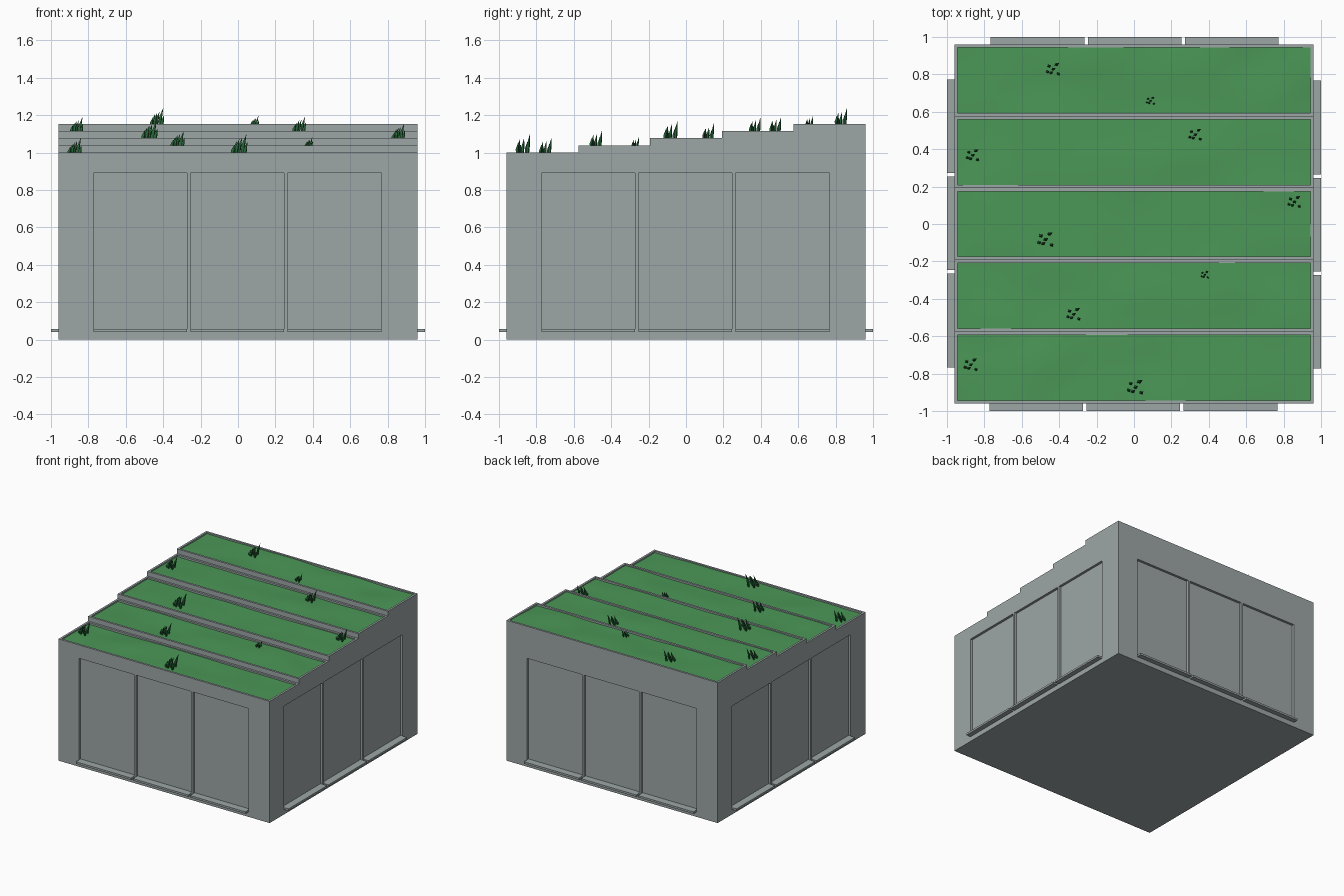
import bpy, bmesh, math
from mathutils import Vector, Matrix, noise

cube = bpy.data.objects.get("Cube")
if cube:
    bpy.data.objects.remove(cube, do_unlink=True)


def material(name, rgb):
    mat = bpy.data.materials.new(name)
    mat.use_nodes = True
    mat.diffuse_color = (*rgb, 1)
    mat.node_tree.nodes["Principled BSDF"].inputs["Base Color"].default_value = (*rgb, 1)
    return mat


STONE = material("grey stone", (0.34, 0.38, 0.38))
GRASS = material("grass green", (0.07, 0.31, 0.095))
BLADE = material("dark blade green", (0.02, 0.13, 0.04))


def make_object(name, bm, mat):
    bmesh.ops.recalc_face_normals(bm, faces=bm.faces)
    mesh = bpy.data.meshes.new(name)
    bm.to_mesh(mesh)
    bm.free()
    mesh.materials.append(mat)
    obj = bpy.data.objects.new(name, mesh)
    bpy.context.collection.objects.link(obj)
    return obj


def add_box(bm, low, high, turn=Matrix()):
    low, high = Vector(low), Vector(high)
    place = Matrix.Translation((low + high) / 2) @ Matrix.Diagonal((*(high - low), 1))
    bmesh.ops.create_cube(bm, size=1, matrix=turn @ place)


HALF = 0.96
STEP = 2 * HALF / 5
RIM = 0.017
RISE = 0.0383
RECESS = 0.02
PANELS = [(-0.773, -0.272), (-0.255, 0.247), (0.265, 0.767)]
SIDES = [Matrix.Rotation(math.pi / 2 * i, 4, "Z") for i in range(4)]


def terrace(i):
    """Front, back and height of a roof terrace."""
    front = -HALF + i * STEP
    return front, front + STEP, 1 + RISE * i


# Stepped block, extruded from its side profile
bm = bmesh.new()
profile = [(HALF, 0), (-HALF, 0)]
for i in range(5):
    front, back, top = terrace(i)
    profile += [(front, top), (back, top)]
face = bm.faces.new([bm.verts.new((-HALF, y, z)) for y, z in profile])
extruded = bmesh.ops.extrude_face_region(bm, geom=[face])
moved = [v for v in extruded["geom"] if isinstance(v, bmesh.types.BMVert)]
bmesh.ops.translate(bm, verts=moved, vec=(2 * HALF, 0, 0))
body = make_object("stepped_block", bm, STONE)

# Recesses for the wall panels and the planting beds
bm = bmesh.new()
for turn in SIDES:
    for a, b in PANELS:
        add_box(bm, (a, -HALF - 0.1, 0.04), (b, -HALF + RECESS, 0.89), turn)
for i in range(5):
    front, back, top = terrace(i)
    add_box(bm, (-HALF + RIM, front + RIM, top - 0.025),
            (HALF - RIM, back - RIM, top + 0.2))
cutter = make_object("recess_cutter", bm, STONE)
cutter.hide_render = True
cut = body.modifiers.new("recesses", "BOOLEAN")
cut.object = cutter
cut.operation = "DIFFERENCE"
cut.solver = "EXACT"
bpy.context.view_layer.objects.active = body
bpy.ops.object.modifier_apply(modifier=cut.name)
bpy.data.objects.remove(cutter, do_unlink=True)

# Projecting sills below every panel
bm = bmesh.new()
for turn in SIDES:
    for a, b in PANELS:
        add_box(bm, (a, -1, 0.04), (b, -HALF + RECESS, 0.056), turn)
make_object("sills", bm, STONE)


# Gently rolling lawns
def ground(x, y, top):
    return top - 0.011 + 0.009 * noise.noise(Vector((x * 3, y * 4, top * 20)))


for i in range(5):
    front, back, top = terrace(i)
    bm = bmesh.new()
    bmesh.ops.create_grid(bm, x_segments=40, y_segments=8, size=1)
    for v in bm.verts:
        v.co.x *= HALF - RIM
        v.co.y = (front + back) / 2 + v.co.y * (STEP / 2 - RIM)
        v.co.z = ground(v.co.x, v.co.y, top)
    lawn = make_object(f"lawn_{i + 1}", bm, GRASS)
    if lawn.data.polygons[0].normal.z < 0:
        lawn.data.flip_normals()
    lawn.data.shade_smooth()

# Blade offset x, y, and relative height within a tuft
BLADES = [(-0.028, 0.014, 0.65), (0.012, 0.022, 1), (-0.006, -0.004, 0.8),
          (0.024, -0.03, 0.6), (-0.018, -0.024, 0.75), (-0.036, -0.018, 0.5)]


def add_blade(bm, base, width, height):
    """A four-sided blade that leans over to a point."""
    rings = []
    for t, w in ((0, 0.7), (0.45, 1)):
        centre = base + Vector((0.2 * t * t, 0.1 * t * t, t)) * height
        rings.append([bm.verts.new(centre + Vector((dx * w, dy * w, 0)) * width)
                      for dx, dy in ((-0.5, -0.2), (0.3, -0.45), (0.5, 0.2), (-0.3, 0.45))])
    tip = bm.verts.new(base + Vector((0.2, 0.1, 1)) * height)
    bm.faces.new(rings[0])
    for k in range(4):
        n = (k + 1) % 4
        bm.faces.new((rings[0][k], rings[0][n], rings[1][n], rings[1][k]))
        bm.faces.new((rings[1][k], rings[1][n], tip))


# Tufts: x, y, size
TUFTS = [(-0.43, 0.83, 0.95), (0.09, 0.66, 0.6), (0.33, 0.48, 0.9), (-0.86, 0.37, 0.9),
         (0.86, 0.12, 0.9), (-0.47, -0.08, 1.1), (0.38, -0.27, 0.55),
         (-0.32, -0.48, 0.95), (-0.87, -0.75, 0.95), (0.01, -0.87, 1.1)]
for n, (x, y, size) in enumerate(TUFTS):
    top = terrace(int((y + HALF) / STEP))[2]
    bm = bmesh.new()
    for dx, dy, h in BLADES:
        bx, by = x + dx * size, y + dy * size
        base = Vector((bx, by, ground(bx, by, top) - 0.003))
        add_blade(bm, base, 0.018 * size, 0.102 * h * size)
    make_object(f"grass_tuft_{n + 1}", bm, BLADE)
